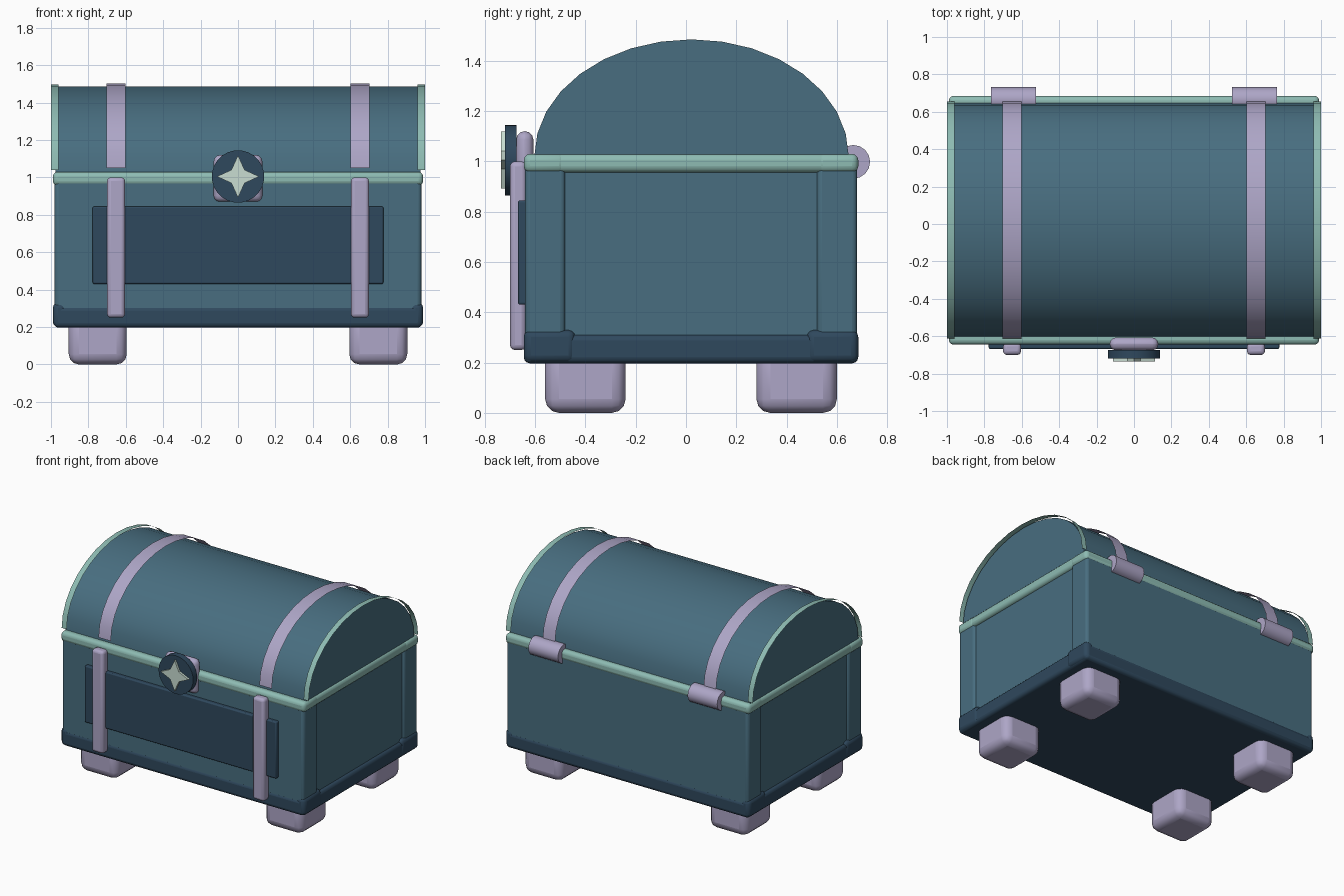
import bpy, bmesh, math
from mathutils import Matrix

if "Cube" in bpy.data.objects:
    bpy.data.objects.remove(bpy.data.objects["Cube"])


def material(name, rgb):
    m = bpy.data.materials.new(name)
    m.diffuse_color = (*rgb, 1)
    m.use_nodes = True
    m.node_tree.nodes["Principled BSDF"].inputs["Base Color"].default_value = m.diffuse_color
    return m


BLUE = material("blue_wood", (0.065, 0.155, 0.215))
DARK = material("dark_wood", (0.028, 0.065, 0.11))
MINT = material("mint_trim", (0.27, 0.50, 0.45))
LILAC = material("lilac_metal", (0.42, 0.38, 0.57))
PALE = material("pale_star", (0.58, 0.72, 0.64))


def finish(bm, name, mat, bevel=0, segments=3, angle=30):
    me = bpy.data.meshes.new(name)
    bm.to_mesh(me)
    bm.free()
    ob = bpy.data.objects.new(name, me)
    bpy.context.collection.objects.link(ob)
    me.materials.append(mat)
    if bevel:
        b = ob.modifiers.new("bevel", 'BEVEL')
        b.width, b.segments = bevel, segments
    bpy.ops.object.select_all(action='DESELECT')
    ob.select_set(True)
    bpy.context.view_layer.objects.active = ob
    bpy.ops.object.shade_smooth_by_angle(angle=math.radians(angle))
    return ob


def box(name, x, y, z, mat, bevel=0, segments=3):
    bm = bmesh.new()
    bmesh.ops.create_cube(bm, size=1)
    for v in bm.verts:
        for i, (a, b) in enumerate((x, y, z)):
            v.co[i] = (a + b) / 2 + v.co[i] * (b - a)
    return finish(bm, name, mat, bevel, segments)


def cylinder(name, loc, radius, depth, axis, mat, sides):
    bm = bmesh.new()
    bmesh.ops.create_cone(bm, cap_ends=True, segments=sides, radius1=radius,
                          radius2=radius, depth=depth,
                          matrix=Matrix.Translation(loc) @ Matrix.Rotation(math.pi / 2, 4, axis))
    return finish(bm, name, mat)


def arch(name, x0, x1, ry, rz, base, mat, closed=False):
    """Half-ellipse sheet along x; closed adds end walls and a floor."""
    bm = bmesh.new()
    rows = []
    for x in (x0, x1):
        rows.append([bm.verts.new((x, 0.022 - ry * math.cos(math.pi * i / 16),
                                   base + rz * math.sin(math.pi * i / 16)))
                     for i in range(17)])
    a, b = rows
    for i in range(16):
        bm.faces.new((a[i], b[i], b[i + 1], a[i + 1]))
    if closed:
        bm.faces.new(a)
        bm.faces.new(b[::-1])
        bm.faces.new((a[0], a[-1], b[-1], b[0]))
        bmesh.ops.recalc_face_normals(bm, faces=bm.faces)
    return finish(bm, name, mat)


# Body: inner box with slightly prouder front and back boards
box("side_panels", (-0.965, 0.965), (-0.55, 0.59), (0.22, 1.0), BLUE)
box("front_board", (-0.98, 0.98), (-0.64, -0.48), (0.22, 0.99), BLUE, 0.02)
box("back_board", (-0.98, 0.98), (0.52, 0.68), (0.22, 0.99), BLUE, 0.02)
box("front_panel", (-0.777, 0.777), (-0.668, -0.60), (0.43, 0.845), DARK, 0.008, 2)

# Base band with raised corners
box("base_band", (-0.985, 0.985), (-0.645, 0.685), (0.197, 0.312), DARK, 0.025)
for s in (-1, 1):
    box("base_corner_front", sorted((s * 0.92, s * 0.99)), (-0.645, -0.44), (0.2, 0.33), DARK, 0.028)
    box("base_corner_back", sorted((s * 0.92, s * 0.99)), (0.48, 0.685), (0.2, 0.33), DARK, 0.028)

# Rim
box("rim_front", (-0.99, 0.99), (-0.645, -0.48), (0.956, 1.03), MINT, 0.025)
box("rim_back", (-0.99, 0.99), (0.52, 0.685), (0.956, 1.03), MINT, 0.025)
for s in (-1, 1):
    box("rim_side", sorted((s * 0.83, s * 0.988)), (-0.62, 0.66), (0.956, 1.03), MINT, 0.025)

# Lid with thin arched trims
arch("lid", -0.975, 0.975, 0.625, 0.465, 1.02, BLUE, True)
for s in (-1, 1):
    arch("lid_trim", s * 0.98 - 0.02, s * 0.98 + 0.02, 0.634, 0.457, 1.04, MINT)
    arch("lid_strap", s * 0.652 - 0.05, s * 0.652 + 0.05, 0.634, 0.453, 1.05, LILAC)
    box("front_strap", (s * 0.652 - 0.048, s * 0.652 + 0.048), (-0.70, -0.635), (0.25, 1.0), LILAC, 0.02)
    cylinder("hinge", (s * 0.645, 0.665, 0.998), 0.067, 0.24, 'Y', LILAC, 16)
    for y in (-0.40, 0.44):
        box("foot", (s * 0.75 - 0.155, s * 0.75 + 0.155), (y - 0.16, y + 0.16), (0, 0.26), LILAC, 0.055)

# Lock: plate, disc and four-pointed star
box("lock_plate", (-0.13, 0.13), (-0.675, -0.607), (0.87, 1.12), LILAC, 0.033)
cylinder("lock_disc", (0, -0.696, 1.005), 0.14, 0.046, 'X', DARK, 32)
bm = bmesh.new()
pts = []
for i in range(8):
    r = 0.113 if i % 2 == 0 else 0.05
    t = math.pi * i / 4
    pts.append(bm.verts.new((r * math.cos(t), -0.735, 1.005 + r * math.sin(t))))
face = bm.faces.new(pts)
new = bmesh.ops.extrude_face_region(bm, geom=[face])["geom"]
for v in new:
    if isinstance(v, bmesh.types.BMVert):
        v.co.y = -0.712
bmesh.ops.recalc_face_normals(bm, faces=bm.faces)
finish(bm, "lock_star", PALE)
